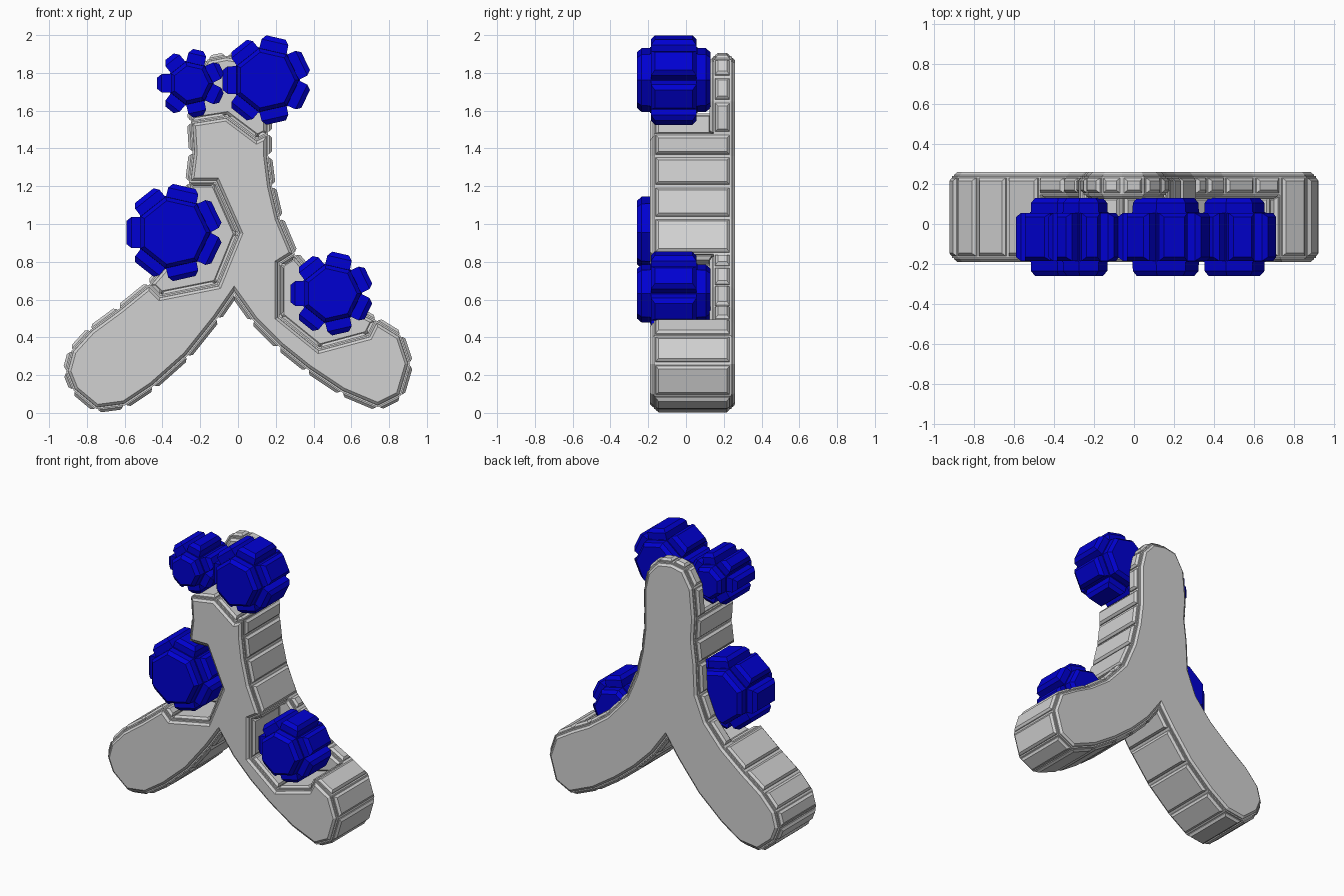
import bpy
import bmesh
import math

if "Cube" in bpy.data.objects:
    bpy.data.objects.remove(bpy.data.objects["Cube"], do_unlink=True)


def make_material(name, colour):
    material = bpy.data.materials.new(name)
    material.use_nodes = True
    material.diffuse_color = colour
    shader = next(n for n in material.node_tree.nodes if n.type == "BSDF_PRINCIPLED")
    shader.inputs["Base Color"].default_value = colour
    shader.inputs["Roughness"].default_value = 0.7
    return material


GREY = make_material("plain grey", (0.64, 0.64, 0.64, 1))
BLUE = make_material("deep blue", (0.0, 0.0, 0.64, 1))


def raise_panels(bm, steps):
    """Turn every face into a raised panel with a chamfered rim."""
    panels = list(bm.faces)
    for thickness, depth in steps:
        bm.normal_update()
        bmesh.ops.inset_individual(bm, faces=panels, thickness=thickness,
                                   depth=depth, use_even_offset=True)


def finish(bm, name, material):
    bm.normal_update()
    mesh = bpy.data.meshes.new(name)
    bm.to_mesh(mesh)
    bm.free()
    mesh.materials.append(material)
    obj = bpy.data.objects.new(name, mesh)
    bpy.context.scene.collection.objects.link(obj)
    return obj


# Body outline, counter-clockwise from the fork, as (x, z) runs
right_run = [(-.02, .63), (.08, .49), (.22, .35), (.37, .23), (.55, .11), (.74, .03),
             (.86, .09), (.91, .26), (.86, .41), (.73, .49)]
neck_left_run = [(.30, .84), (.22, 1.03), (.18, 1.2), (.16, 1.36), (.16, 1.48)]
neck_right_run = [(-.25, 1.54), (-.24, 1.38), (-.26, 1.22)]
left_run = [(-.47, .68), (-.63, .55), (-.78, .44), (-.88, .33), (-.91, .22), (-.87, .12),
            (-.75, .02), (-.6, .04), (-.45, .14), (-.27, .3), (-.11, .5)]
full_runs = [right_run, neck_left_run, neck_right_run, left_run]

# Pockets between the runs: inner wall path, then outer edge of the back plate
pockets = [
    ([(.69, .41), (.43, .34), (.22, .51), (.22, .79)],
     [(.6, .56), (.45, .67), (.36, .77)]),
    ([(.1, 1.45), (-.06, 1.57)],
     [(.16, 1.65), (.13, 1.78), (.05, 1.87), (-.06, 1.89), (-.16, 1.87), (-.23, 1.75)]),
    ([(-.12, 1.22), (0, .95), (-.11, .68), (-.41, .62)],
     [(-.27, 1.0), (-.34, .83)]),
]

FRONT, FLOOR, BACK = -.17, .145, .24


def build_body():
    bm = bmesh.new()

    def cap(points, y):
        bm.faces.new([bm.verts.new((x, y, z)) for x, z in points])

    def walls(path, near, far):
        for (ax, az), (bx, bz) in zip(path, path[1:]):
            corners = [(ax, near, az), (ax, far, az), (bx, far, bz), (bx, near, bz)]
            bm.faces.new([bm.verts.new(c) for c in corners])

    front_outline, back_outline = [], []
    for i, run in enumerate(full_runs):
        front_outline += run
        back_outline += run
        if i < len(pockets):
            walls(run, FRONT, BACK)
            inner, outer = pockets[i]
            start, end = run[-1], full_runs[i + 1][0]
            walls([start] + inner + [end], FRONT, FLOOR)
            walls([start] + outer + [end], FLOOR, BACK)
            cap([start] + outer + [end] + inner[::-1], FLOOR)
            front_outline += inner
            back_outline += outer
        else:
            walls(run + full_runs[0][:1], FRONT, BACK)
    cap(front_outline, FRONT)
    cap(back_outline[::-1], BACK)
    bmesh.ops.remove_doubles(bm, verts=bm.verts[:], dist=.0005)
    raise_panels(bm, [(.009, 0), (.001, .006), (.014, .014)])
    return finish(bm, "forked_body", GREY)


def build_wheel(name, x, z, radius, sides=7):
    """Seven-sided drum whose faces are all pushed out into chamfered blocks."""
    reach = .07
    corner = (radius - reach) / math.cos(math.pi / sides)
    near, far = -.19, .06
    bm = bmesh.new()
    rings = []
    for y in (near, far):
        ring = []
        for k in range(sides):
            angle = math.pi + (k + .5) * math.tau / sides
            ring.append(bm.verts.new((x + corner * math.cos(angle), y,
                                      z + corner * math.sin(angle))))
        rings.append(ring)
    front, back = rings
    bm.faces.new(front)
    bm.faces.new(back[::-1])
    for k in range(sides):
        n = (k + 1) % sides
        bm.faces.new([front[k], back[k], back[n], front[n]])
    raise_panels(bm, [(.004, 0), (.001, .045), (.02, .025)])
    return finish(bm, name, BLUE)


build_body()
build_wheel("top_right_wheel", -.25, 1.745, .18)
build_wheel("top_left_wheel", .15, 1.762, .231)
build_wheel("right_wheel", -.34, .955, .25)
build_wheel("left_wheel", .495, .632, .217)
